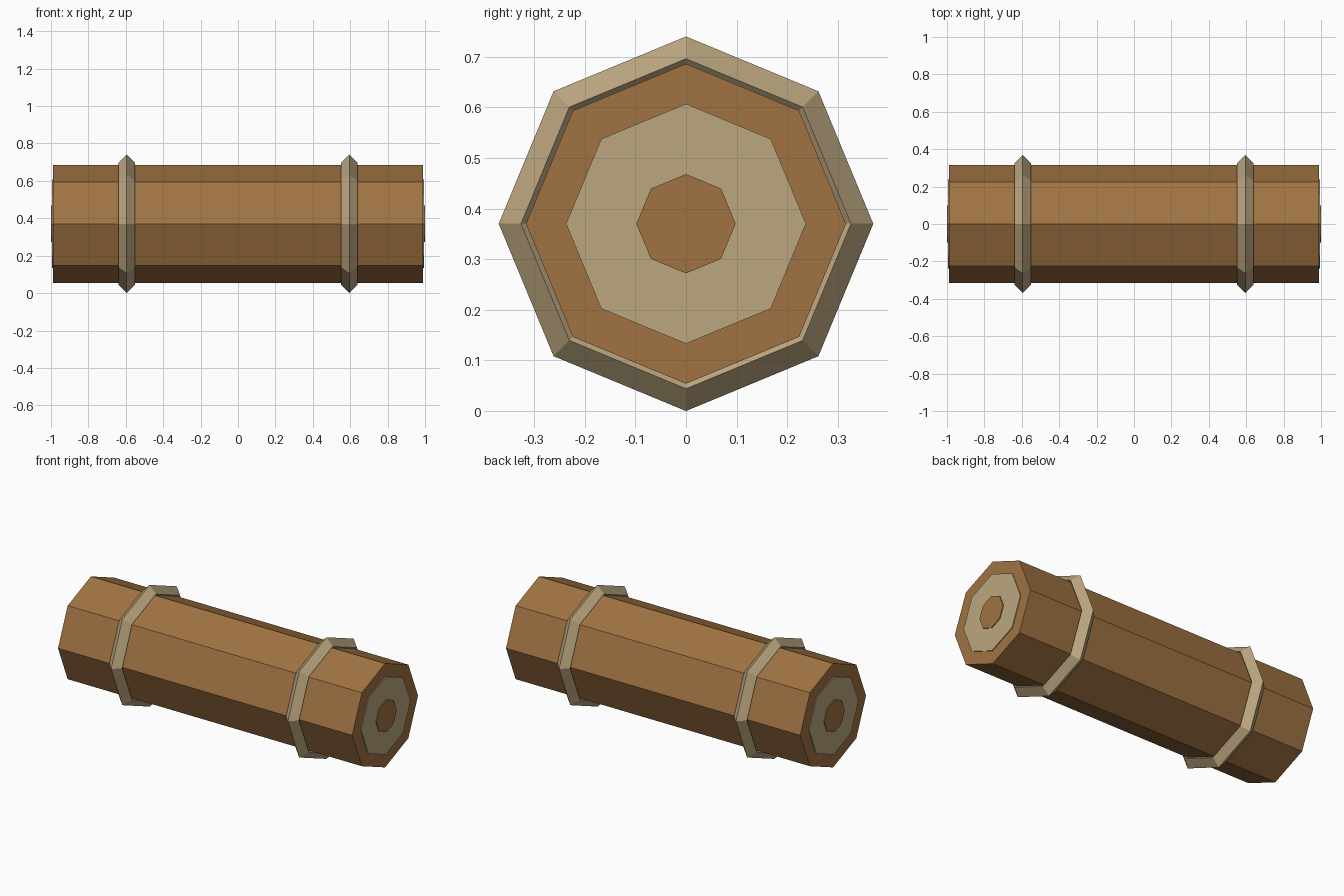
import bpy
import math
from mathutils import Matrix

cube = bpy.data.objects.get("Cube")
if cube:
    bpy.data.objects.remove(cube, do_unlink=True)

SIDES = 8
AXIS_Z = 0.37


def make_material(name, rgb):
    mat = bpy.data.materials.new(name)
    mat.use_nodes = True
    color = (*rgb, 1.0)
    mat.diffuse_color = color
    mat.node_tree.nodes["Principled BSDF"].inputs["Base Color"].default_value = color
    return mat


bark = make_material("bark brown", (0.352, 0.171, 0.055))
tan = make_material("pale tan", (0.503, 0.386, 0.216))


def finish(name, mat, x):
    """Lay the active primitive along x with a corner pointing up."""
    obj = bpy.context.object
    obj.name = name
    obj.data.transform(Matrix.Rotation(math.pi / 2, 4, 'Y'))
    obj.location = (x, 0, AXIS_Z)
    obj.data.materials.append(mat)
    bpy.ops.object.shade_flat()


def prism(name, radius, length, mat, x=0):
    bpy.ops.mesh.primitive_cylinder_add(vertices=SIDES, radius=radius, depth=length)
    finish(name, mat, x)


# Log body
prism("log_body", 0.316, 1.98, bark)

for side, sign in (("left", 1), ("right", -1)):
    # Growth rings on each end, stepped slightly outward
    prism(side + "_end_wood", 0.237, 0.02, tan, sign * 0.985)
    prism(side + "_end_core", 0.098, 0.02, bark, sign * 0.99)

    # Diamond-section binding band
    bpy.ops.mesh.primitive_torus_add(major_segments=SIDES, minor_segments=4,
                                     major_radius=0.326, minor_radius=0.044)
    finish(side + "_band", tan, sign * 0.595)
